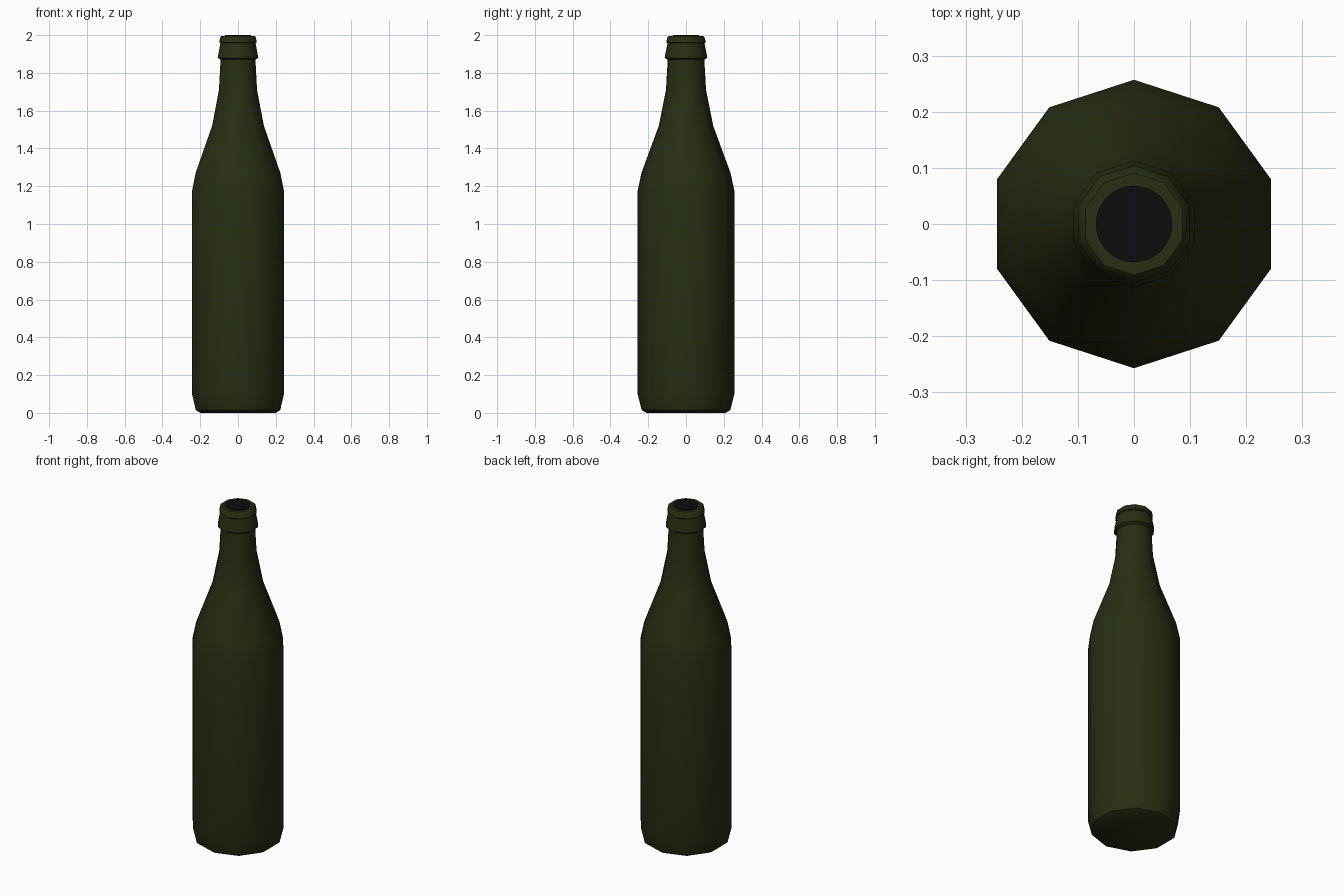
import bpy, bmesh, math

if "Cube" in bpy.data.objects:
    bpy.data.objects.remove(bpy.data.objects["Cube"])

def material(name, rgb):
    m = bpy.data.materials.new(name)
    m.diffuse_color = (*rgb, 1)
    m.use_nodes = True
    m.node_tree.nodes["Principled BSDF"].inputs["Base Color"].default_value = m.diffuse_color
    return m

glass = material("dark_green_glass", (0.020, 0.028, 0.006))
black = material("black_opening", (0.004, 0.004, 0.004))

def lathe(name, profile, sides, mat, angle=40):
    """Stack of polygon rings (radius, z), capped at both ends."""
    bm = bmesh.new()
    rings = []
    for r, z in profile:
        rings.append([bm.verts.new((r * math.cos(a), r * math.sin(a), z))
                      for a in (math.pi / 2 + 2 * math.pi * i / sides for i in range(sides))])
    for lo, hi in zip(rings, rings[1:]):
        for i in range(sides):
            j = (i + 1) % sides
            bm.faces.new((lo[i], lo[j], hi[j], hi[i]))
    bm.faces.new(rings[0][::-1])
    bm.faces.new(rings[-1])
    me = bpy.data.meshes.new(name)
    bm.to_mesh(me)
    bm.free()
    me.materials.append(mat)
    ob = bpy.data.objects.new(name, me)
    bpy.context.collection.objects.link(ob)
    bpy.ops.object.select_all(action='DESELECT')
    ob.select_set(True)
    bpy.context.view_layer.objects.active = ob
    bpy.ops.object.shade_smooth_by_angle(angle=math.radians(angle))
    return ob

# Body, shoulder, neck, collar and lip as one ten-sided profile
lathe("bottle", [
    (0.210, 0.000), (0.235, 0.015), (0.257, 0.105), (0.257, 1.170),
    (0.236, 1.270), (0.144, 1.520), (0.106, 1.710), (0.097, 1.870),
    (0.113, 1.880), (0.098, 1.957), (0.105, 1.962), (0.098, 1.990),
    (0.091, 1.996),
], 10, glass)

# Dark mouth disc, just proud of the lip
lathe("mouth_opening", [(0.068, 1.992), (0.068, 2.000)], 32, black)
